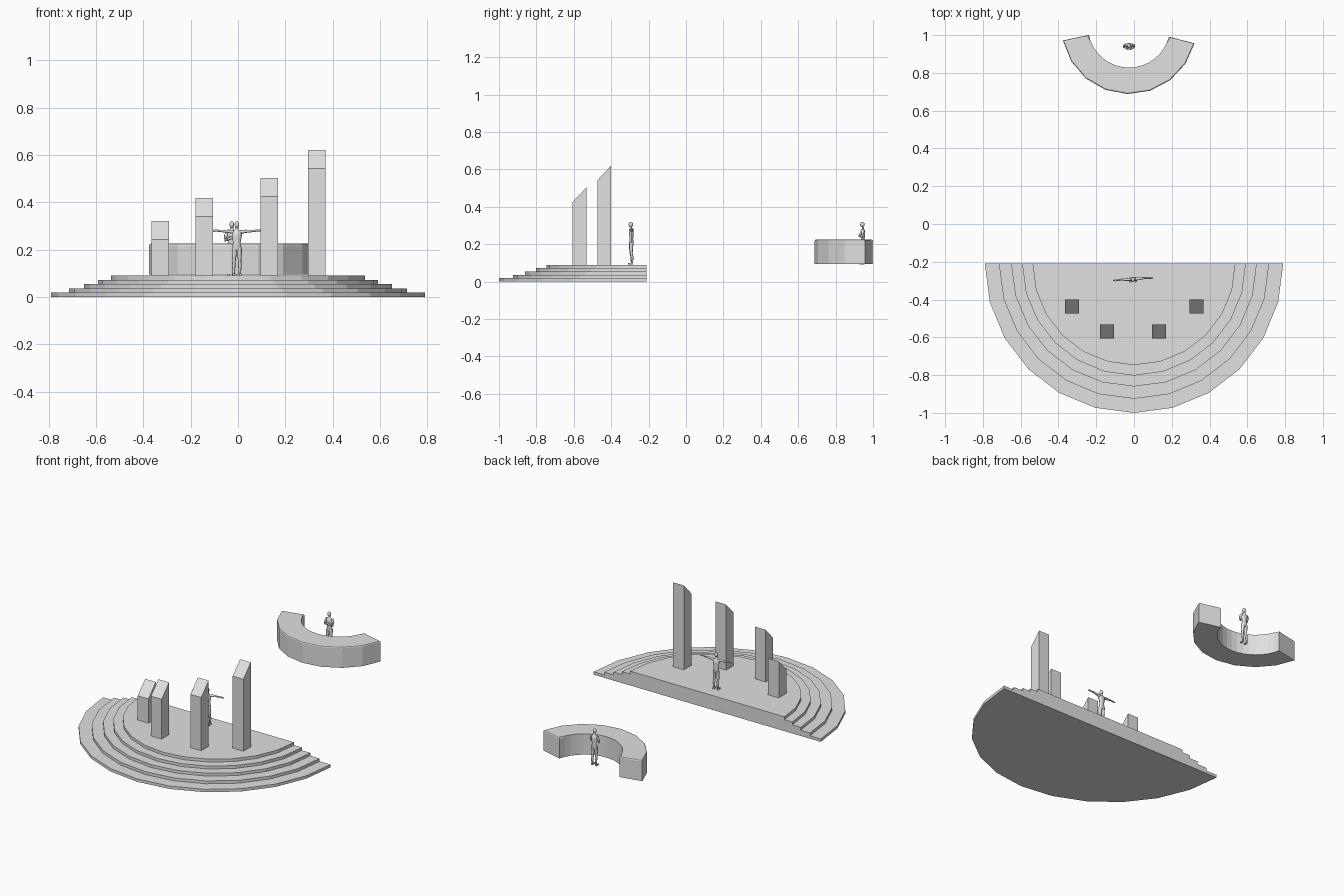
import bpy, bmesh
from math import sin, cos, pi, radians
from mathutils import Vector, Matrix

if "Cube" in bpy.data.objects:
    bpy.data.objects.remove(bpy.data.objects["Cube"], do_unlink=True)

grey = bpy.data.materials.new("plain_grey")
grey.use_nodes = True
COLOUR = (0.75, 0.75, 0.75, 1)
grey.diffuse_color = COLOUR
grey.node_tree.nodes["Principled BSDF"].inputs["Base Color"].default_value = COLOUR


def finish(bm, name, smooth=False):
    bmesh.ops.recalc_face_normals(bm, faces=bm.faces)
    mesh = bpy.data.meshes.new(name)
    bm.to_mesh(mesh)
    bm.free()
    mesh.materials.append(grey)
    for p in mesh.polygons:
        p.use_smooth = smooth
    obj = bpy.data.objects.new(name, mesh)
    bpy.context.collection.objects.link(obj)
    return obj


def arc(cx, cy, r, a0, a1, n):
    angles = [radians(a0 + (a1 - a0) * i / n) for i in range(n + 1)]
    return [(cx + r * cos(a), cy + r * sin(a)) for a in angles]


def prism(outline, z0, z1):
    bm = bmesh.new()
    low = [bm.verts.new((x, y, z0)) for x, y in outline]
    high = [bm.verts.new((x, y, z1)) for x, y in outline]
    bm.faces.new(low)
    bm.faces.new(high)
    n = len(outline)
    for i in range(n):
        j = (i + 1) % n
        bm.faces.new((low[i], low[j], high[j], high[i]))
    return bm


# Half-round stage in five steps
STEP = 0.018
for i, r in enumerate((0.79, 0.715, 0.65, 0.592, 0.537)):
    bm = prism(arc(0, -0.21, r, 180, 360, 12), i * STEP, (i + 1) * STEP)
    finish(bm, f"stage_step_{i + 1}")
FLOOR = 5 * STEP

# Four square pillars with tops sloping down to the front
HALF = 0.037
for i, (x, y, top) in enumerate(((-0.328, -0.437, 0.32), (-0.143, -0.57, 0.418),
                                 (0.132, -0.57, 0.503), (0.332, -0.437, 0.62))):
    square = [(x - HALF, y - HALF), (x + HALF, y - HALF),
              (x + HALF, y + HALF), (x - HALF, y + HALF)]
    bm = prism(square, FLOOR, top)
    for v in bm.verts:
        if v.co.z > FLOOR + 0.01 and v.co.y < y:
            v.co.z -= 0.078
    finish(bm, f"pillar_{i + 1}")

# Curved desk with softened top edges
DESK_TOP = 0.225
outline = arc(-0.026, 1.046, 0.358, 192, 345.5, 8) + arc(-0.026, 1.046, 0.218, 345.5, 192, 16)
bm = prism(outline, FLOOR + 0.004, DESK_TOP)
rim = [e for e in bm.edges if all(v.co.z > DESK_TOP - 0.001 for v in e.verts)]
bmesh.ops.bevel(bm, geom=rim, offset=0.008, segments=2, profile=0.5, affect='EDGES')
finish(bm, "curved_desk")


def tube(bm, points, flat=1.0, sides=8):
    """Closed tube through (position, radius) pairs, flattened in depth."""
    rings = []
    for i, (p, r) in enumerate(points):
        a = Vector(points[max(i - 1, 0)][0])
        b = Vector(points[min(i + 1, len(points) - 1)][0])
        d = (b - a).normalized()
        side = d.cross(Vector((0, 1, 0))).normalized()
        depth = side.cross(d)
        rings.append([bm.verts.new(Vector(p) + side * r * cos(2 * pi * k / sides)
                                   + depth * r * flat * sin(2 * pi * k / sides))
                      for k in range(sides)])
    bm.faces.new(rings[0])
    bm.faces.new(rings[-1])
    for low, high in zip(rings, rings[1:]):
        for k in range(sides):
            j = (k + 1) % sides
            bm.faces.new((low[k], low[j], high[j], high[k]))


def figure(name, place, turn, arm):
    bm = bmesh.new()
    # Torso and neck
    tube(bm, [((0, 0, z), r) for z, r in ((0.104, 0.014), (0.115, 0.020), (0.138, 0.016),
                                          (0.165, 0.021), (0.183, 0.021), (0.191, 0.009),
                                          (0.205, 0.006))], 0.6, 10)
    # Head
    bmesh.ops.create_uvsphere(bm, u_segments=10, v_segments=8, radius=1,
                              matrix=Matrix.Translation((0, -0.003, 0.214))
                              @ Matrix.Diagonal((0.010, 0.012, 0.015, 1)))
    # Legs, feet and arms on both sides
    for s in (-1, 1):
        tube(bm, [((s * 0.010, 0, 0.116), 0.011), ((s * 0.011, -0.002, 0.09), 0.010),
                  ((s * 0.012, -0.001, 0.06), 0.007), ((s * 0.013, 0.003, 0.042), 0.0075),
                  ((s * 0.013, 0.003, 0.004), 0.0045)])
        bmesh.ops.create_cube(bm, size=1, matrix=Matrix.Translation((s * 0.014, -0.005, 0.004))
                              @ Matrix.Diagonal((0.010, 0.025, 0.008, 1)))
        tube(bm, [((s * x, y, z), r) for x, y, z, r in arm])
    obj = finish(bm, name, True)
    obj.location = place
    obj.rotation_euler.z = radians(turn)
    bpy.ops.object.select_all(action='DESELECT')
    obj.select_set(True)
    bpy.context.view_layer.objects.active = obj
    bpy.ops.object.shade_smooth_by_angle(angle=radians(50))


# Performer with arms spread, and speaker with folded arms
figure("performer_figure", (-0.005, -0.292, FLOOR + 0.001), 4,
       [(0.014, 0, 0.183, 0.008), (0.035, 0, 0.186, 0.007), (0.060, 0.002, 0.187, 0.005),
        (0.085, 0, 0.189, 0.004), (0.096, 0, 0.189, 0.005), (0.106, 0, 0.188, 0.002)])
figure("speaker_figure", (-0.026, 0.946, FLOOR + 0.001), 0,
       [(0.017, 0, 0.184, 0.008), (0.026, -0.002, 0.168, 0.007), (0.027, -0.008, 0.148, 0.006),
        (0.010, -0.019, 0.155, 0.005), (-0.010, -0.018, 0.162, 0.004)])
